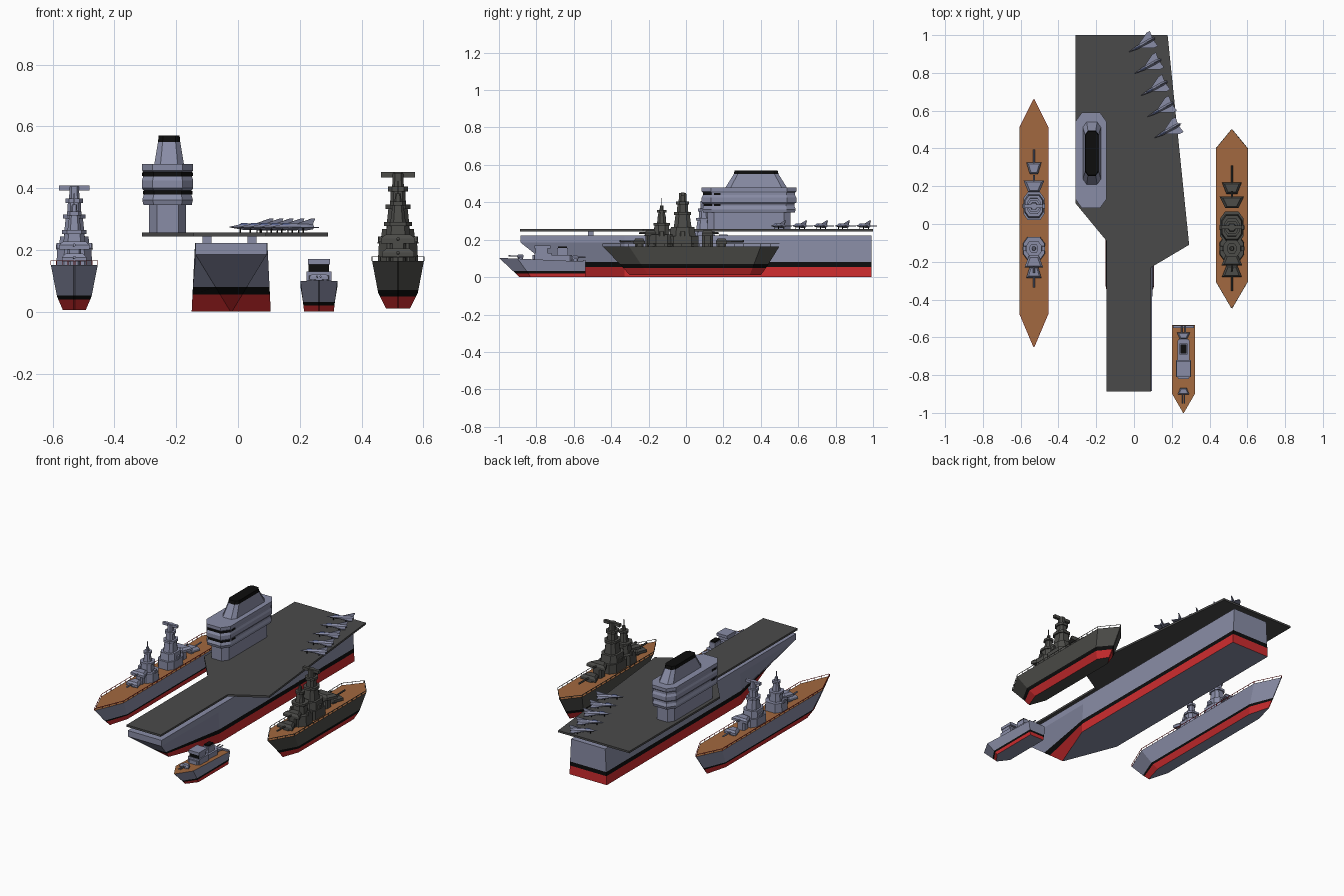
import bpy, bmesh, math
from mathutils import Vector

if "Cube" in bpy.data.objects:
    bpy.data.objects.remove(bpy.data.objects["Cube"])

COL = {"grey_blue": (.25, .265, .38), "deck_grey": (.068, .068, .068), "dark_grey": (.072, .072, .066),
       "black": (.004, .004, .004), "red": (.62, .025, .028), "deck_brown": (.36, .14, .05),
       "jet_blue": (.13, .17, .36)}
MAT = {}
for n, c in COL.items():
    MAT[n] = bpy.data.materials.new(n)
    MAT[n].diffuse_color = (*c, 1)


def mesh(name, verts, faces, col):
    """col is a colour name or a rule f(face centre, kind)."""
    me = bpy.data.meshes.new(name)
    me.from_pydata([tuple(v) for v in verts], [], [f[0] for f in faces])
    slots = []
    for p, f in zip(me.polygons, faces):
        c = col if isinstance(col, str) else col(p.center, f[1])
        if c not in slots:
            slots.append(c)
            me.materials.append(MAT[c])
        p.material_index = slots.index(c)
    bm = bmesh.new()
    bm.from_mesh(me)
    bmesh.ops.recalc_face_normals(bm, faces=bm.faces)
    bm.to_mesh(me)
    bm.free()
    ob = bpy.data.objects.new(name, me)
    bpy.context.collection.objects.link(ob)
    return ob


def loft(name, rings, col):
    n = len(rings[0])
    verts = [v for r in rings for v in r]
    faces = [([k*n+i, k*n+(i+1) % n, (k+1)*n+(i+1) % n, (k+1)*n+i], "side")
             for k in range(len(rings)-1) for i in range(n)]
    faces.append((list(range(n))[::-1], "bottom"))
    faces.append(([(len(rings)-1)*n+i for i in range(n)], "top"))
    return mesh(name, verts, faces, col)


def octo(x, y, z, hx, hy, c=.42):
    a, b = hx*(1-c), hy-hx*c*1.4
    return [(x+u, y+v, z) for u, v in ((-a, -hy), (a, -hy), (hx, -b), (hx, b), (a, hy), (-a, hy), (-hx, b), (-hx, -b))]


def stack(name, x, y, levels, col, c=.42):
    return loft(name, [octo(x, y, z, hx, hy, c) for z, hx, hy in levels], col)


def box(name, x0, x1, y0, y1, z0, z1, col):
    return loft(name, [[(x0, y0, z), (x1, y0, z), (x1, y1, z), (x0, y1, z)] for z in (z0, z1)], col)


def rods(name, segs, r, col, sides=4):
    verts, faces = [], []
    for p, q in segs:
        p, q = Vector(p), Vector(q)
        d = (q-p).normalized()
        u = d.orthogonal().normalized()
        w = d.cross(u)
        b = len(verts)
        for e in (p, q):
            verts += [e+r*(u*math.cos(t*math.tau/sides)+w*math.sin(t*math.tau/sides)) for t in range(sides)]
        faces += [([b+i, b+(i+1) % sides, b+sides+(i+1) % sides, b+sides+i], "side") for i in range(sides)]
        faces += [([b+i for i in range(sides)], "cap"), ([b+sides+i for i in range(sides)], "cap")]
    return mesh(name, verts, faces, col)


def hull(name, x, keys, red_z, black_z, side, deck):
    """keys: (z, half width, bow half width, stern half width, y bow, y bow shoulder, y stern shoulder, y stern)"""
    rings = []
    for z in sorted({k[0] for k in keys} | {red_z, black_z}):
        for a, b in zip(keys, keys[1:]):
            if a[0] <= z <= b[0]:
                t = (z-a[0])/(b[0]-a[0])
                hw, bw, sw, y0, y1, y2, y3 = [p+(q-p)*t for p, q in zip(a[1:], b[1:])]
        rings.append([(x+u, v, z) for u, v in ((-bw, y0), (bw, y0), (hw, y1), (hw, y2), (sw, y3), (-sw, y3), (-hw, y2), (-hw, y1))])

    def rule(c, kind):
        if kind == "top":
            return deck
        if kind == "bottom":
            return side
        return "red" if c.z < red_z else "black" if c.z < black_z else side
    return loft(name, rings, rule), rings[-1]


# ---- carrier: hull, supports, flight deck ----
hull("carrier_hull", -.022, [(0, .128, .002, .128, -.65, -.33, .9, .992), (.185, .119, .115, .119, -.885, -.33, .9, .992),
                             (.222, .117, .116, .117, -.885, -.33, .9, .992)], .055, .08, "grey_blue", "grey_blue")
for y in (-.51, .05):
    for x in (-.1, .045):
        box("deck_support", x-.015, x+.015, y-.015, y+.015, .222, .245, "grey_blue")
outline = [(-.31, 1), (-.31, .11), (-.145, -.09), (-.145, -.887), (.09, -.887), (.09, -.23), (.292, -.11), (.178, 1)]
loft("flight_deck", [[(x, y, z) for x, y in outline] for z in (.244, .256)], "deck_grey")

# ---- carrier island: base, three tiers with window bands, funnel ----
IX, IY = -.228, .337
stack("island_base", IX, IY, [(.256, .06, .222), (.345, .06, .222)], "grey_blue")


def bands(c, kind):
    window = .38 < c.z < .391 or .439 < c.z < .451
    return "black" if window and c.y < IY-.2 else "grey_blue"


stack("island_tiers", IX, IY, [(.345, .078, .245), (.362, .082, .25), (.379, .077, .243), (.392, .077, .243), (.40, .083, .253),
                               (.425, .083, .253), (.438, .079, .246), (.452, .079, .246), (.458, .083, .253), (.478, .083, .253)], bands)
for s in (-1, 1):
    for z, h in ((.38, .077), (.44, .079)):
        x = IX+s*h
        box("island_side_window", x-.003, x+.003, .15, .185, z, z+.011, "black")
stack("island_funnel", IX+.005, .375, [(.478, .048, .165), (.55, .036, .12), (.57, .034, .115)],
      lambda c, k: "black" if c.z > .55 else "grey_blue")

# ---- parked jets: body, delta wings, tail fin, canopy, wheels ----
for nx, ny in ((-.028, .91), (.004, .797), (.037, .68), (.072, .568), (.107, .455)):
    f = Vector((-.88, -.475, 0))
    side = Vector((.475, -.88, 0))

    def P(u, v, h):
        return Vector((nx, ny, .256+h)) - f*u + side*v

    def plate(name, a, b, col):
        loft(name, [[P(*p) for p in a], [P(*p) for p in b]], col)
    loft("jet_body", [[P(u, -w, .018), P(u, 0, .018-w), P(u, w, .018), P(u, 0, .018+w*1.2)]
                      for u, w in ((0, .001), (.05, .009), (.13, .011), (.155, .007))], "grey_blue")
    tri = [(.045, 0), (.13, -.045), (.152, -.045), (.145, 0), (.152, .045), (.13, .045)]
    plate("jet_wings", [(u, v, .015) for u, v in tri], [(u, v, .019) for u, v in tri], "grey_blue")
    fin = [(.085, .026), (.15, .046), (.162, .046), (.15, .022)]
    plate("jet_fin", [(u, -.002, h) for u, h in fin], [(u, .002, h) for u, h in fin], "grey_blue")
    plate("jet_canopy", [(.035, -.004, .024), (.035, .004, .024), (.07, .004, .026), (.07, -.004, .026)],
          [(.045, -.002, .031), (.045, .002, .031), (.065, .002, .032), (.065, -.002, .032)], "jet_blue")
    rods("jet_wheels", [(P(.04, 0, 0), P(.04, 0, .015)), (P(.11, .015, 0), P(.11, .015, .015)),
                        (P(.11, -.015, 0), P(.11, -.015, .015))], .003, "black")


# ---- gun turret: round mount, wedge house, barrels ----
def turret(x, y, z, d, s, col, w=1.0, barrel=.1, guns=(0,), length=.06):
    def ring(h, k):
        i, o, l = .03*s*w*k, .055*s*w*k, length/2*k
        return [(x-i, y-d*l, z+h*s), (x+i, y-d*l, z+h*s), (x+o, y+d*l, z+h*s), (x-o, y+d*l, z+h*s)]
    loft("gun_turret", [ring(.01, 1), ring(.024, 1), ring(.036, .72)], col)
    stack("turret_mount", x, y, [(z-.04*s, .025*s*w, .025*s*w), (z+.01*s, .025*s*w, .025*s*w)], col, .3)
    rods("gun_barrel", [((x+g*s, y, z+.022*s), (x+g*s, y+d*barrel, z+.024*s)) for g in guns], .005*s, col, 6)


# ---- large escort ships ----
def warship(name, x, s, keys, red_z, black_z, col, rail, main, aft, guns):
    _, top = hull(name+"_hull", x, keys, red_z, black_z, col, "deck_brown")
    dz = keys[-1][0]
    segs = []
    for a, b in zip(top, top[1:]+top[:1]):
        a, b = Vector(a), Vector(b)
        up = Vector((0, 0, .013))
        segs.append((a+up, b+up))
        n = max(1, int((b-a).length/.045))
        segs += [(a.lerp(b, i/n), a.lerp(b, i/n)+up) for i in range(n)]
    rods(name+"_railing", [g for g in segs if (g[1]-g[0]).length > .005], .0016, rail)

    def tower(part, y, levels):
        stack(name+part, x, y, [(dz+h*s, a*s, b*s) for h, a, b in levels], col)
    # main tower with balconies and a crossbar on top
    tower("_main_tower", main, [(0, .055, .075), (.05, .055, .075), (.05, .05, .062), (.092, .046, .056), (.092, .034, .042),
                                (.15, .028, .034), (.15, .036, .041), (.163, .036, .041), (.163, .023, .027), (.2, .021, .025),
                                (.2, .029, .031), (.214, .029, .031), (.214, .017, .019), (.254, .015, .017)])
    box(name+"_crossbar", x-.049*s, x+.049*s, main-.009, main+.009, dz+.24*s, dz+.256*s, col)
    # smaller tower and mast
    tower("_small_tower", aft, [(0, .058, .062), (.055, .055, .06), (.055, .037, .038), (.1, .032, .034), (.1, .04, .04),
                                (.112, .04, .04), (.112, .022, .022), (.16, .016, .016), (.16, .023, .023), (.172, .023, .023),
                                (.172, .01, .01), (.195, .008, .008)])
    rods(name+"_mast", [((x, aft, dz+.19*s), (x, aft, dz+.23*s))], .003, col)
    for y, h, d, w, b in guns:
        turret(x, y, dz+h*s, d, s, col, w, b)
    # small side guns
    for sx in (-1, 1):
        for y in (main, aft):
            stack(name+"_side_gun", x+sx*.05*s, y, [(dz+.05*s, .01, .014), (dz+.07*s, .008, .012)], col, .3)


warship("grey_escort", -.53, 1.0,
        [(.005, .037, .002, .002, -.5, -.38, .42, .55), (.05, .056, .002, .002, -.55, -.41, .45, .585),
         (.152, .076, .002, .002, -.65, -.475, .51, .66)],
        .04, .052, "grey_blue", "red", .095, -.13,
        [(.295, 0, 1, .72, .1), (.2, .04, 1, 1, .06), (-.2, .04, -1, .9, .06), (-.255, 0, -1, .72, .08)])
warship("dark_escort", .518, 1.12,
        [(.01, .039, .002, .002, -.3, -.2, .34, .4), (.06, .064, .002, .002, -.345, -.235, .36, .435),
         (.165, .084, .002, .002, -.445, -.305, .4, .5)],
        .05, .07, "dark_grey", "dark_grey", -.018, -.13,
        [(.19, 0, 1, .85, .12), (.115, .04, 1, 1.05, .06), (-.19, .04, -1, .9, .06), (-.25, 0, -1, .85, .105)])

# ---- small patrol ship ----
PX = .262
ship, _ = hull("patrol_hull", PX, [(0, .048, .002, .048, -.89, -.83, -.6, -.538), (.103, .06, .002, .06, -1, -.9, -.6, -.536)],
               .02, .032, "grey_blue", "deck_brown")
for v in ship.data.vertices:      # deck falls towards the stern
    if v.co.z > .09:
        v.co.z -= .02*(v.co.y+1)/.464
stack("patrol_deckhouse", PX, -.715, [(.08, .032, .105), (.118, .032, .105)], "grey_blue", .2)
box("patrol_cabin", PX-.04, PX+.04, -.81, -.72, .085, .13, "grey_blue")
box("patrol_windows", PX-.033, PX+.033, -.805, -.74, .13, .153, lambda c, k: "black" if c.y < -.8 else "grey_blue")
box("patrol_roof", PX-.036, PX+.036, -.81, -.725, .153, .17, "grey_blue")
box("patrol_funnel", PX-.02, PX+.02, -.69, -.632, .118, .155, "grey_blue")
box("patrol_funnel_cap", PX-.015, PX+.015, -.685, -.637, .155, .164, "black")
turret(PX, -.885, .097, -1, .7, "grey_blue", .8, .065, (-.008, .008), .035)
turret(PX, -.592, .09, 1, .7, "grey_blue", .9, .055, (-.014, .014), .035)
box("patrol_stern_rack", PX-.055, PX+.055, -.55, -.538, .08, .092, "grey_blue")

for m in bpy.data.materials:
    if m.users and not m.is_grease_pencil:
        m.use_nodes = True
        m.node_tree.nodes["Principled BSDF"].inputs["Base Color"].default_value = m.diffuse_color
